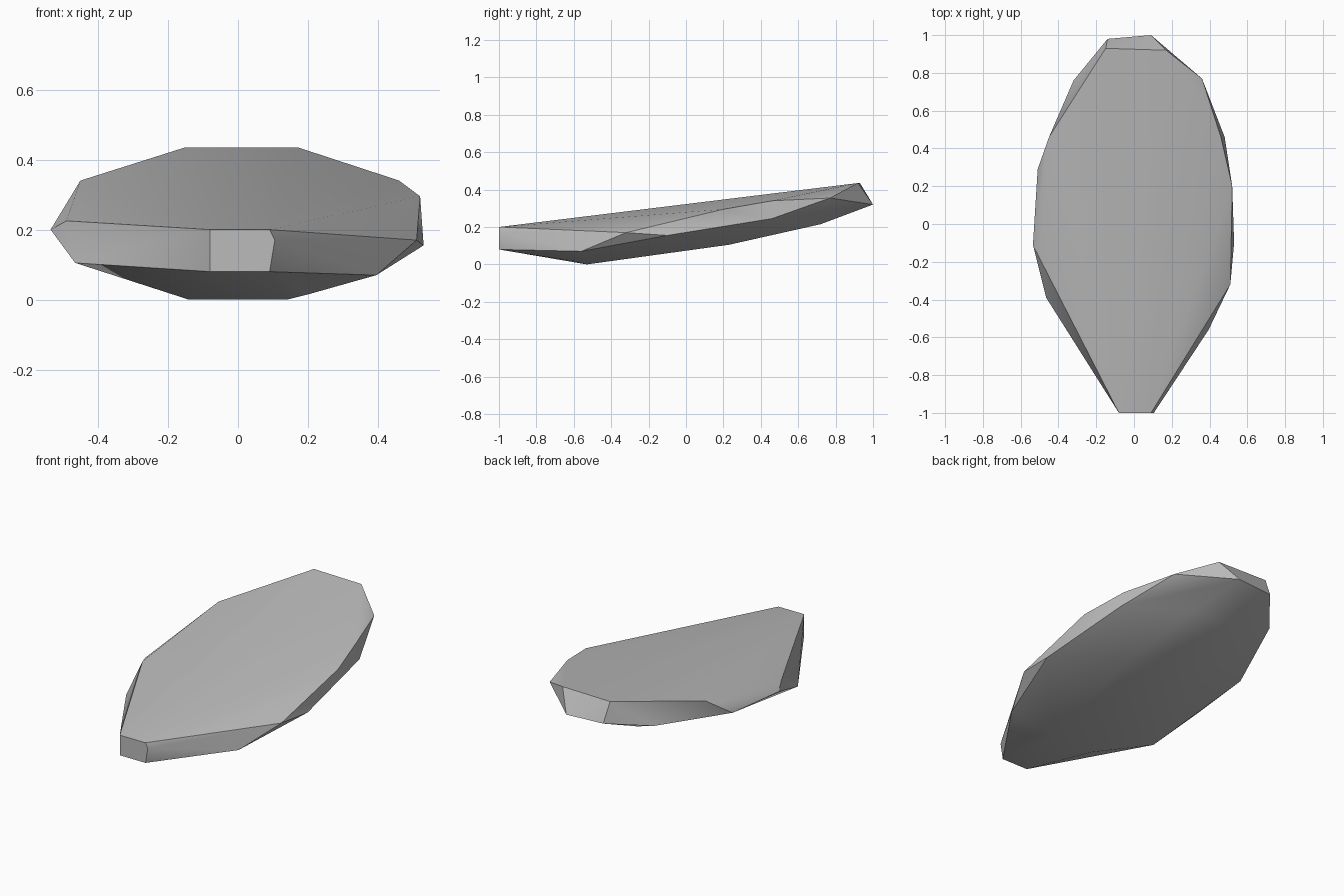
import bpy
import bmesh
import math

# Remove the default cube if the scene has it
default_cube = bpy.data.objects.get("Cube")
if default_cube:
    bpy.data.objects.remove(default_cube, do_unlink=True)


def make_material(name, colour):
    material = bpy.data.materials.new(name)
    material.use_nodes = True
    material.diffuse_color = colour
    shader = material.node_tree.nodes["Principled BSDF"]
    shader.inputs["Base Color"].default_value = colour
    shader.inputs["Roughness"].default_value = 0.8
    return material


def make_stone(name, corner_groups, material):
    """Wrap a convex chipped stone around the given corner groups."""
    bm = bmesh.new()
    for group in corner_groups:
        for corner in group:
            bm.verts.new(corner)
    hull = bmesh.ops.convex_hull(bm, input=bm.verts)
    unused = [v for v in hull["geom_interior"] if isinstance(v, bmesh.types.BMVert)]
    bmesh.ops.delete(bm, geom=unused, context="VERTS")
    # Merge the triangles of each flat chip into one face
    bmesh.ops.dissolve_limit(bm, angle_limit=math.radians(1),
                             verts=bm.verts, edges=bm.edges)
    bmesh.ops.recalc_face_normals(bm, faces=bm.faces)
    mesh = bpy.data.meshes.new(name)
    bm.to_mesh(mesh)
    bm.free()
    mesh.materials.append(material)
    stone = bpy.data.objects.new(name, mesh)
    bpy.context.collection.objects.link(stone)
    return stone


# Blunt cut nose at the front
nose = [(-.08, -1, .2), (.09, -1, .2), (.105, -1, .17),
        (.09, -1, .08), (-.08, -1, .08)]

# Rim of the sloping upper face, right round from the nose
upper_rim = [(.51, -.32, .17), (.52, .2, .295), (.46, .46, .34),
             (.36, .77, .355), (.17, .92, .435), (-.15, .93, .435),
             (-.45, .46, .34), (-.49, -.2, .225)]

# Widest points of the chipped edge below the rim
chipped_edge = [(.395, -.56, .07), (.53, -.1, .155), (.48, .46, .245),
                (.09, 1, .32), (-.14, .98, .32), (-.32, .76, .27),
                (-.51, .29, .22), (-.535, -.11, .2), (-.465, -.39, .105)]

# Shallow belly underneath, rising towards the back
belly = [(.2, -.58, .015), (-.12, -.6, .018)]
for half_width, y, z in [(.14, -.53, 0), (.22, .23, .105), (.18, .72, .215)]:
    belly += [(half_width, y, z), (-half_width, y, z)]

stone_grey = make_material("stone grey", (.5, .5, .5, 1))
stone = make_stone("flat_stone", [nose, upper_rim, chipped_edge, belly], stone_grey)

# Smooth the gentle bends and keep the chipped edges sharp
bpy.ops.object.select_all(action="DESELECT")
stone.select_set(True)
bpy.context.view_layer.objects.active = stone
bpy.ops.object.shade_smooth_by_angle(angle=math.radians(30))
